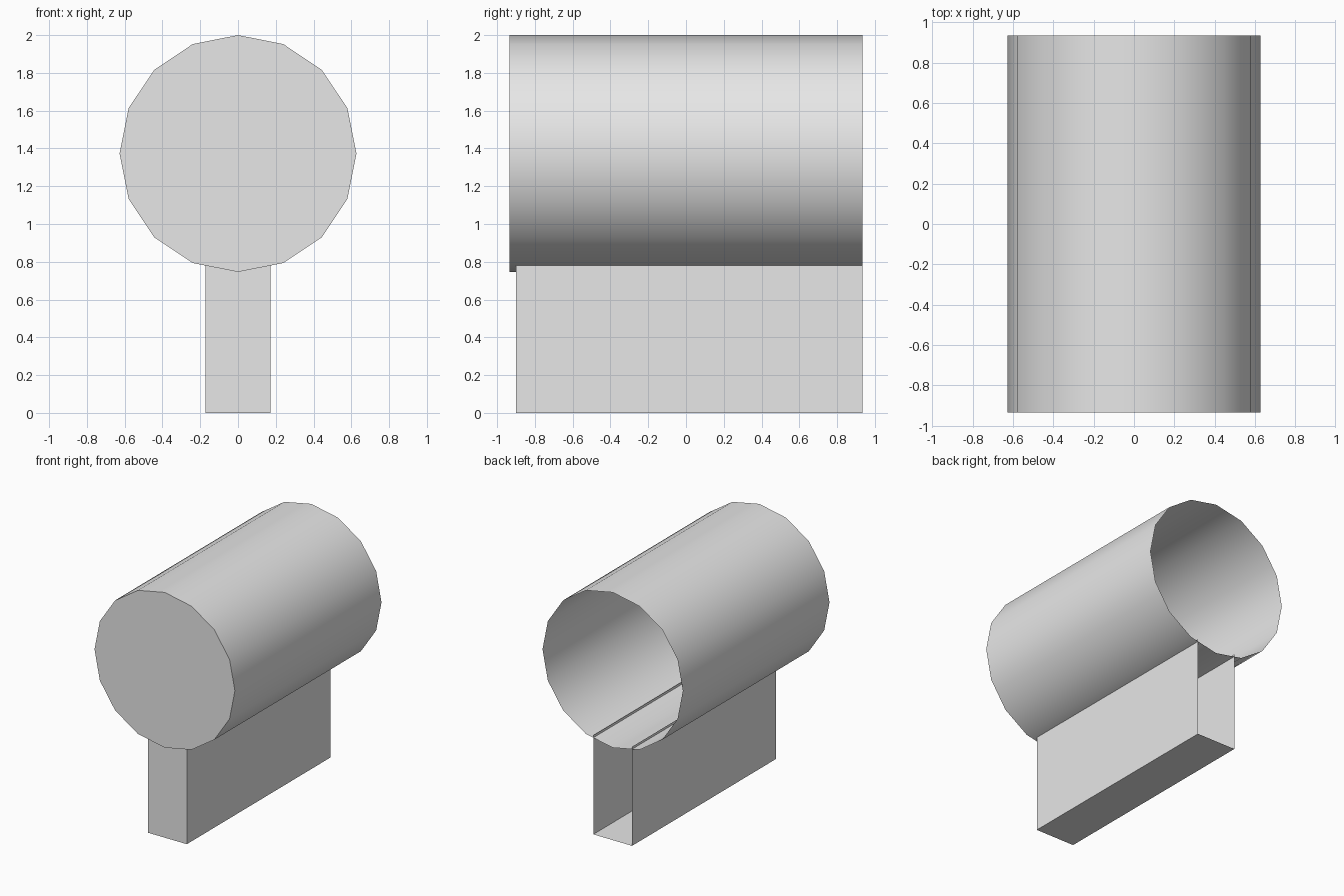
import bpy
import bmesh
from math import cos, sin, tau

cube = bpy.data.objects.get("Cube")
if cube:
    bpy.data.objects.remove(cube, do_unlink=True)

grey = bpy.data.materials.new("light_grey")
grey.use_nodes = True
colour = (0.8, 0.8, 0.8, 1)
grey.diffuse_color = colour
grey.node_tree.nodes["Principled BSDF"].inputs["Base Color"].default_value = colour


def open_prism(name, profile, front, back, skip=()):
    """Sweep an x-z profile along y: capped at the front, open at the back."""
    bm = bmesh.new()
    ring_a = [bm.verts.new((x, front, z)) for x, z in profile]
    ring_b = [bm.verts.new((x, back, z)) for x, z in profile]
    bm.faces.new(ring_a)
    n = len(profile)
    for i in range(n):
        if i not in skip:
            j = (i + 1) % n
            bm.faces.new((ring_a[j], ring_a[i], ring_b[i], ring_b[j]))
    bm.normal_update()
    mesh = bpy.data.meshes.new(name)
    bm.to_mesh(mesh)
    bm.free()
    mesh.materials.append(grey)
    obj = bpy.data.objects.new(name, mesh)
    bpy.context.collection.objects.link(obj)
    return obj


# Sixteen-sided barrel with a flat front and an open back
SIDES, RADIUS, HEIGHT, LENGTH = 16, 0.627, 1.373, 0.935
circle = [(RADIUS * sin(-tau * i / SIDES), HEIGHT + RADIUS * cos(tau * i / SIDES))
          for i in range(SIDES)][::-1]
# Counter-clockwise as seen from the front, so the cap faces forward
circle.reverse()
barrel = open_prism("barrel", circle, -LENGTH, LENGTH)

# Hollow stand: floor, two sides and front; its top edges poke into the barrel
W, TOP = 0.173, 0.8
stand = open_prism("stand", [(-W, 0), (W, 0), (W, TOP), (-W, TOP)], -0.9, LENGTH, skip=(2,))

# Smooth the barrel's curve while keeping its rim sharp
bpy.ops.object.select_all(action="DESELECT")
barrel.select_set(True)
bpy.context.view_layer.objects.active = barrel
bpy.ops.object.shade_smooth_by_angle(angle=0.6)
